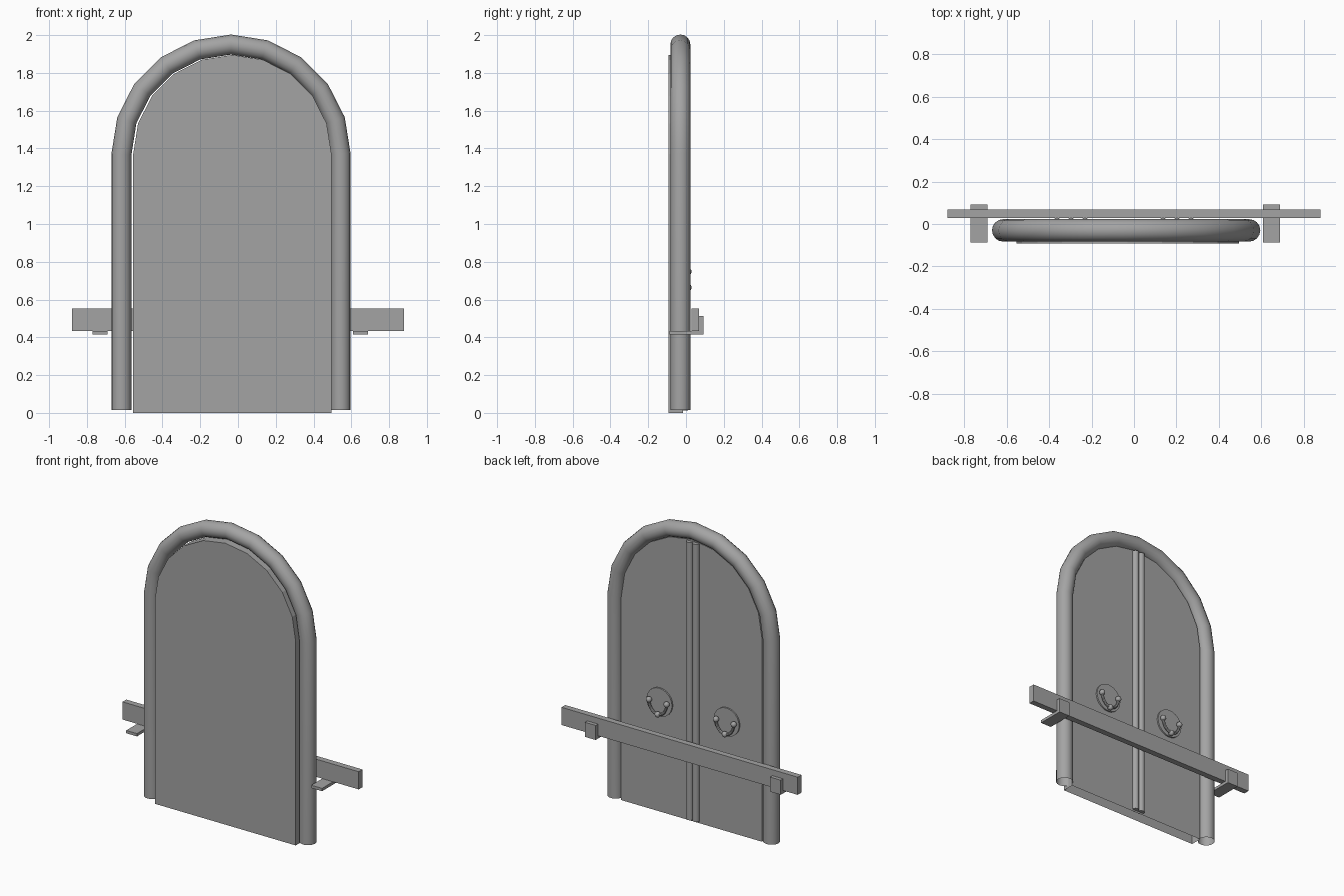
import bpy
import bmesh
from math import sin, cos, pi, radians
from mathutils import Matrix, Vector

cube = bpy.data.objects.get("Cube")
if cube:
    bpy.data.objects.remove(cube, do_unlink=True)

grey = bpy.data.materials.new("plain grey")
COLOUR = (0.37, 0.37, 0.37, 1)
grey.use_nodes = True
grey.diffuse_color = COLOUR
grey.node_tree.nodes["Principled BSDF"].inputs["Base Color"].default_value = COLOUR

ARCH_Z = 1.37        # height where the arch springs
CENTRE = -0.037      # middle of the doorway
PANEL_BACK = -0.015


def activate(obj):
    bpy.ops.object.select_all(action='DESELECT')
    obj.select_set(True)
    bpy.context.view_layer.objects.active = obj


def finish(name, bm, smooth=False):
    bmesh.ops.recalc_face_normals(bm, faces=bm.faces)
    mesh = bpy.data.meshes.new(name)
    bm.to_mesh(mesh)
    bm.free()
    mesh.materials.append(grey)
    obj = bpy.data.objects.new(name, mesh)
    bpy.context.collection.objects.link(obj)
    if smooth:
        activate(obj)
        bpy.ops.object.shade_smooth_by_angle(angle=radians(35))
    return obj


def box(name, x, y, z):
    bm = bmesh.new()
    bmesh.ops.create_cube(bm, size=1)
    for v in bm.verts:
        v.co = [lo + (c + 0.5) * (hi - lo) for c, (lo, hi) in zip(v.co, (x, y, z))]
    return finish(name, bm)


def cylinder(name, centre, radius, depth, axis, sides):
    bm = bmesh.new()
    turn = Matrix.Rotation(pi / 2, 4, 'X') if axis == 'Y' else Matrix()
    bmesh.ops.create_cone(bm, cap_ends=True, segments=sides, radius1=radius,
                          radius2=radius, depth=depth,
                          matrix=Matrix.Translation(centre) @ turn)
    return finish(name, bm, True)


def tube(name, points, radius, resolution):
    curve = bpy.data.curves.new(name, 'CURVE')
    curve.dimensions = '3D'
    curve.bevel_depth = radius
    curve.bevel_resolution = resolution
    spline = curve.splines.new('POLY')
    spline.points.add(len(points) - 1)
    for p, co in zip(spline.points, points):
        p.co = (*co, 1)
    curve.materials.append(grey)
    obj = bpy.data.objects.new(name, curve)
    bpy.context.collection.objects.link(obj)
    activate(obj)
    bpy.ops.object.convert(target='MESH')
    bpy.ops.object.shade_smooth_by_angle(angle=radians(35))
    return bpy.context.object


def arch(cx, y, radius, bottom):
    """Doorway outline: left foot, ten-sided half circle, right foot."""
    curve = [(cx - radius * cos(pi * i / 10), y, ARCH_Z + radius * sin(pi * i / 10))
             for i in range(11)]
    return [(cx - radius, y, bottom)] + curve + [(cx + radius, y, bottom)]


# Round arched frame, open at the feet
tube("arched_frame", [(x, y, z) for x, y, z in arch(CENTRE, -0.03, 0.58, 0.015)], 0.053, 6)

# Door panel: front and back sheets joined round the rim, open underneath
bm = bmesh.new()
front = [bm.verts.new(p) for p in arch(-0.03, -0.093, 0.525, 0)]
back = [bm.verts.new(p) for p in arch(-0.03, PANEL_BACK, 0.525, 0)]
bm.faces.new(front)
bm.faces.new(back[::-1])
for i in range(len(front) - 1):
    bm.faces.new((front[i], back[i], back[i + 1], front[i + 1]))
finish("door_panel", bm)

# Paired rods where the doors meet
for side, offset in (("left", 0.023), ("right", -0.023)):
    cylinder("meeting_rod_" + side, (CENTRE - 0.008 + offset, -0.012, 0.948),
             0.023, 1.87, 'Z', 16)

# Crossbar and the hooks that carry it
box("crossbar", (-0.88, 0.88), (0.028, 0.068), (0.434, 0.553))
for side, x in (("left", 0.648), ("right", -0.731)):
    width = (x - 0.04, x + 0.04)
    box("hook_plate_" + side, width, (-0.088, 0.093), (0.415, 0.434))
    box("hook_lip_" + side, width, (0.068, 0.093), (0.434, 0.513))

# Knockers: backing disc, hanging half ring and three studs
for side, offset in (("left", 0.25), ("right", -0.25)):
    hub = Vector((CENTRE - 0.01 + offset, PANEL_BACK, 0.74))
    cylinder("knocker_disc_" + side, hub + Vector((0, 0.004, 0)), 0.095, 0.012, 'Y', 24)
    ring = [hub + Vector((0.066 * cos(a), 0.026, 0.008 - 0.084 * sin(a)))
            for a in (pi * i / 14 for i in range(15))]
    tube("knocker_ring_" + side, ring, 0.009, 2)
    for label, i in (("outer", 0), ("lower", 7), ("inner", 14)):
        bm = bmesh.new()
        bmesh.ops.create_uvsphere(bm, u_segments=12, v_segments=8, radius=0.019,
                                  matrix=Matrix.Translation(ring[i]))
        finish(f"knocker_stud_{label}_{side}", bm, True)
